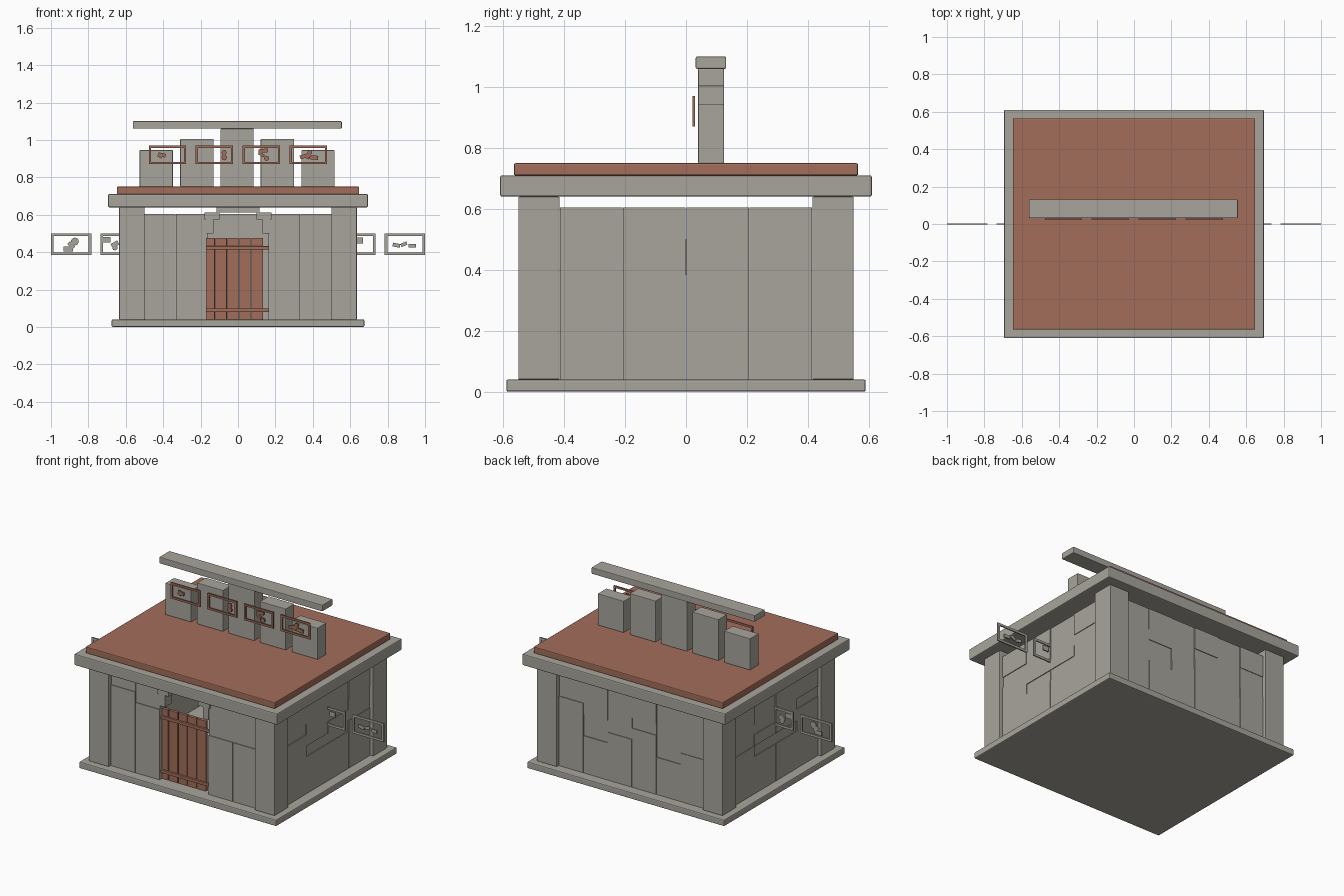
import bpy
import math
import random

random.seed(4)
cube = bpy.data.objects.get("Cube")
if cube:
    bpy.data.objects.remove(cube, do_unlink=True)


def material(name, rgb):
    m = bpy.data.materials.new(name)
    m.use_nodes = True
    m.diffuse_color = (*rgb, 1)
    m.node_tree.nodes["Principled BSDF"].inputs["Base Color"].default_value = (*rgb, 1)
    return m


STONE = material("warm grey stone", (0.39, 0.375, 0.33))
CLAY = material("red brown wood", (0.36, 0.155, 0.105))


def finish(name, mat, bevel):
    ob = bpy.context.object
    ob.name = name
    ob.data.materials.append(mat)
    if bevel:
        mod = ob.modifiers.new("soft edges", "BEVEL")
        mod.width, mod.segments = bevel, 2
    return ob


def box(name, x, y, z, mat=STONE, bevel=0.0, turn=0.0):
    """Box from (min, max) ranges, optionally turned about y."""
    mid = [(a + b) / 2 for a, b in (x, y, z)]
    bpy.ops.mesh.primitive_cube_add(size=1, location=mid, rotation=(0, turn, 0))
    ob = bpy.context.object
    ob.scale = [b - a for a, b in (x, y, z)]
    bpy.ops.object.transform_apply(location=False, rotation=False, scale=True)
    return finish(name, mat, bevel)


def disc(name, x, y, z, r, depth, mat):
    bpy.ops.mesh.primitive_cylinder_add(vertices=10, radius=r, depth=depth,
                                        location=(x, y, z), rotation=(math.pi / 2, 0, 0))
    return finish(name, mat, 0)


# Base, eave slab and roof
box("base_slab", (-0.675, 0.675), (-0.59, 0.59), (0, 0.04), bevel=0.006)
box("eave_slab", (-0.695, 0.695), (-0.61, 0.61), (0.64, 0.71), bevel=0.006)
box("roof_panel", (-0.648, 0.648), (-0.565, 0.565), (0.71, 0.75), CLAY, 0.005)

# Corner pillars
for sx in (-1, 1):
    for sy in (-1, 1):
        box("corner_pillar", sorted((sx * 0.5, sx * 0.635)),
            sorted((sy * 0.415, sy * 0.55)), (0.04, 0.64), bevel=0.003)


# Walls: columns of stacked stones that step slightly in depth
def wall_column(name, axis, side, face, lo, hi, seams):
    heights = [0.04, *seams, 0.605]
    for i in range(len(heights) - 1):
        out = face - 0.004 * (i % 2) - random.uniform(0, 0.002)
        depth = sorted((side * out, side * (face - 0.07)))
        span = (lo + 0.001, hi - 0.001)
        rng = (span, depth) if axis == "x" else (depth, span)
        box(name, *rng, (heights[i], heights[i + 1]))


FRONT = {0: [0.54], 1: [0.475], 4: [0.405], 5: [0.405]}
BACK = [[0.34, 0.47], [0.27], [0.405, 0.47], [0.335], [0.27, 0.405], [0.47]]
SIDE = [[0.405, 0.47], [0.27, 0.335], [0.27, 0.335, 0.405], [0.335, 0.47]]
for i in range(6):
    lo = -0.5 + i / 6
    hi = lo + 1 / 6
    wall_column("back_wall", "x", 1, 0.53, lo, hi, BACK[i])
    if i in FRONT:
        wall_column("front_wall", "x", -1, 0.53, lo, hi, FRONT[i])
for i in range(4):
    lo = -0.415 + i * 0.2075
    for side in (-1, 1):
        wall_column("side_wall", "y", side, 0.615, lo, lo + 0.2075, SIDE[i])

# Stepped stones above the doorway
for s in (-1, 1):
    box("lower_corbel", sorted((s * 0.13, s * 0.17)), (-0.53, -0.46), (0.5, 0.575))
    box("upper_corbel", sorted((s * 0.1, s * 0.18)), (-0.535, -0.46), (0.575, 0.613))
box("lintel", (-0.115, 0.115), (-0.53, -0.46), (0.613, 0.64))

# Plank door with two cross bars
edges = [-0.17, -0.122, -0.058, 0.006, 0.07, 0.135]
for a, b in zip(edges, edges[1:]):
    box("door_plank", (a + 0.002, b - 0.002), (-0.505, -0.485), (0.04, 0.475), CLAY, 0.002)
for z in (0.08, 0.414):
    box("door_bar", (-0.17, 0.165), (-0.517, -0.503), (z, z + 0.018), CLAY, 0.002)

# Stepped blocks and beam on the roof
for mid, top in ((-0.437, 0.945), (-0.22, 1.005), (-0.005, 1.06), (0.21, 1.005), (0.428, 0.945)):
    box("roof_block", (mid - 0.089, mid + 0.089), (0.04, 0.125), (0.75, top), bevel=0.003)
box("roof_beam", (-0.562, 0.555), (0.032, 0.132), (1.06, 1.1), bevel=0.004)


# Open frames holding small loose chips: (dx, dz, width, height, turn); no height = round
def frame(name, cx, cz, w, h, bar, y, mat, chips):
    t = 0.004
    ys = (y - t, y + t)
    for s in (-1, 1):
        xe, ze = cx + s * (w - bar) / 2, cz + s * (h - bar) / 2
        box(name + "_post", (xe - bar / 2, xe + bar / 2), ys, (cz - h / 2, cz + h / 2), mat)
        box(name + "_rail", (cx - w / 2 + bar, cx + w / 2 - bar), ys,
            (ze - bar / 2, ze + bar / 2), mat)
    for dx, dz, cw, ch, turn in chips:
        x, z = cx + dx, cz + dz
        if ch:
            box(name + "_chip", (x - cw / 2, x + cw / 2), ys, (z - ch / 2, z + ch / 2), mat, 0, turn)
        else:
            disc(name + "_chip", x, y, z, cw / 2, 2 * t, mat)


PAIR = [(-0.015, -0.025, 0.05, 0.025, 0), (0.02, 0.015, 0.042, 0, 0), (0, -0.005, 0.04, 0.02, 0.8)]
ROW = [(-0.045, -0.005, 0.04, 0.02, 0.2), (-0.005, 0, 0.035, 0.018, -0.4), (0.04, -0.008, 0.04, 0.02, 0)]
LEAN = [(-0.03, 0, 0.04, 0.025, -0.5), (-0.03, -0.018, 0.03, 0, 0), (-0.075, 0.025, 0.04, 0.03, 0)]
for cx, chips in ((-0.892, PAIR), (-0.628, LEAN), (0.628, [(0.02, 0.02, 0.04, 0.03, 0)]), (0.892, ROW)):
    frame("side_frame", cx, 0.442, 0.215, 0.115, 0.014, 0, STONE, chips)

ROOF_CHIPS = [
    [(-0.03, 0, 0.04, 0.02, 0.2), (-0.04, -0.006, 0.025, 0.018, 0.6)],
    [(0.052, 0.012, 0.028, 0, 0), (0.052, -0.014, 0.03, 0, 0)],
    [(0.01, 0.022, 0.05, 0.02, -0.1), (0.028, -0.018, 0.028, 0, 0), (0, 0.002, 0.035, 0.015, 0.5)],
    [(-0.025, -0.008, 0.04, 0.02, -0.3), (0.008, 0.014, 0.025, 0, 0), (0.03, -0.014, 0.045, 0.022, 0.1),
     (-0.002, -0.006, 0.02, 0.03, 0.5)],
]
for i, chips in enumerate(ROOF_CHIPS):
    frame("roof_frame", -0.377 + i * 0.251, 0.92, 0.2, 0.1, 0.012, 0.026, CLAY, chips)
